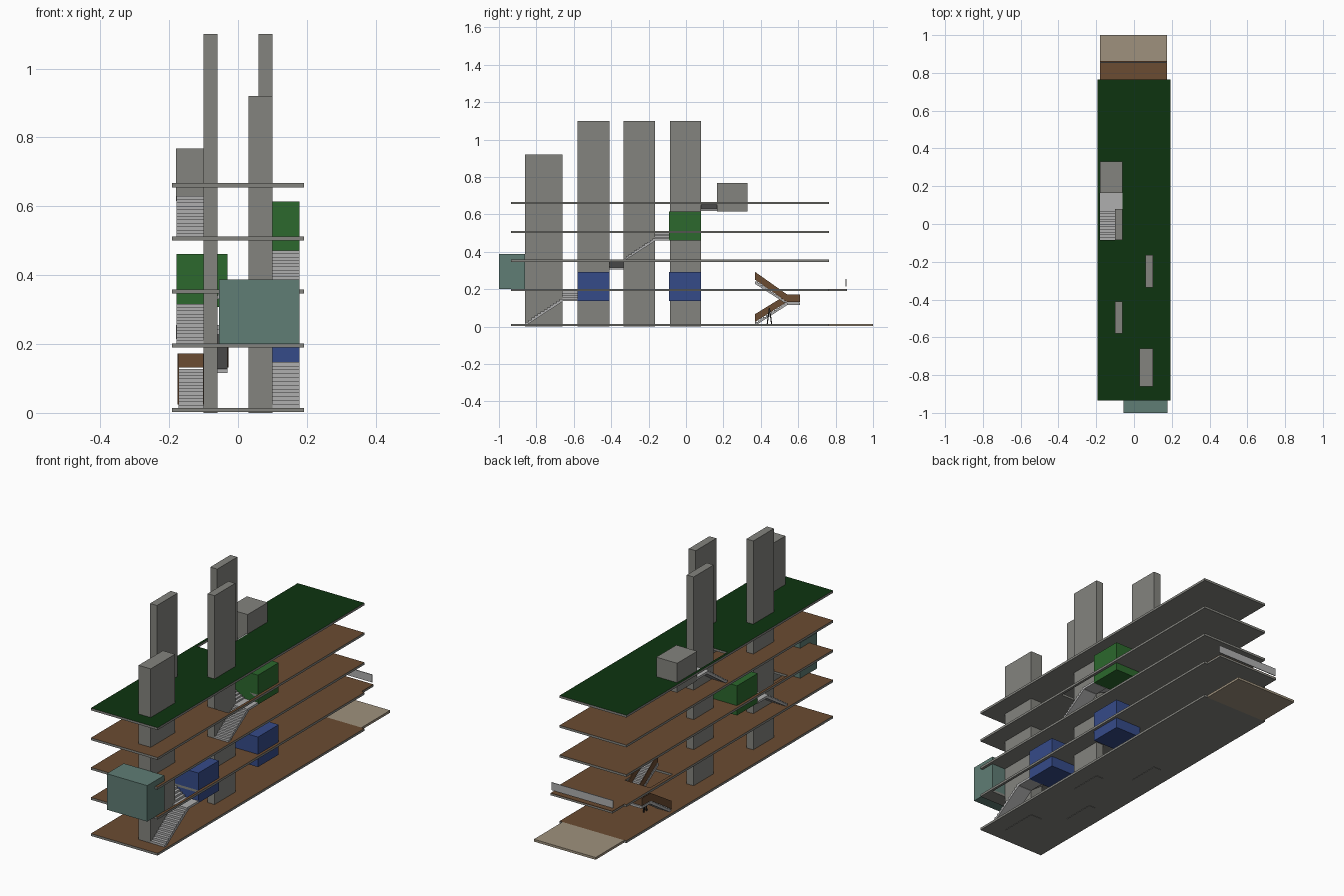
import bpy, bmesh
from mathutils import Vector

if "Cube" in bpy.data.objects:
    bpy.data.objects.remove(bpy.data.objects["Cube"])


def material(name, rgb):
    m = bpy.data.materials.new(name)
    m.use_nodes = True
    m.diffuse_color = (*rgb, 1)
    m.node_tree.nodes["Principled BSDF"].inputs["Base Color"].default_value = (*rgb, 1)
    return m


CONCRETE = material("concrete grey", (.23, .23, .21))
STAIR = material("stair grey", (.43, .43, .43))
WOOD = material("wood brown", (.147, .072, .032))
ROOF = material("roof green", (.004, .034, .005))
GREEN = material("room green", (.025, .14, .026))
BLUE = material("room blue", (.036, .07, .25))
TEAL = material("room teal", (.115, .205, .178))
SAND = material("terrace sand", (.342, .283, .205))
BLACK = material("post black", (.02, .02, .02))


def finish(name, bm, mats):
    bmesh.ops.recalc_face_normals(bm, faces=bm.faces)
    mesh = bpy.data.meshes.new(name)
    bm.to_mesh(mesh)
    bm.free()
    for m in mats:
        mesh.materials.append(m)
    obj = bpy.data.objects.new(name, mesh)
    bpy.context.collection.objects.link(obj)
    return obj


def box(name, x, y, z, mat):
    bm = bmesh.new()
    bmesh.ops.create_cube(bm, size=1)
    for v in bm.verts:
        v.co = [a + (b - a) * (c + .5) for (a, b), c in zip((x, y, z), v.co)]
    return finish(name, bm, [mat])


def extrude(name, points, vector, mat):
    """Solid from a planar outline pushed along a vector."""
    bm = bmesh.new()
    face = bm.faces.new([bm.verts.new(p) for p in points])
    moved = bmesh.ops.extrude_face_region(bm, geom=[face])["geom"]
    verts = [g for g in moved if isinstance(g, bmesh.types.BMVert)]
    bmesh.ops.translate(bm, verts=verts, vec=vector)
    return finish(name, bm, [mat])


def slab(name, top, holes, finish_mat):
    """Floor plate with rectangular openings and a coloured upper face."""
    xs = sorted({-HALF_W, HALF_W, *(v for h in holes for v in h[0])})
    ys = sorted({FRONT, BACK, *(v for h in holes for v in h[1])})
    bm = bmesh.new()
    grid = [[bm.verts.new((x, y, top)) for y in ys] for x in xs]
    for i in range(len(xs) - 1):
        for j in range(len(ys) - 1):
            cx, cy = (xs[i] + xs[i + 1]) / 2, (ys[j] + ys[j + 1]) / 2
            if not any(a < cx < b and c < cy < d for (a, b), (c, d) in holes):
                bm.faces.new((grid[i][j], grid[i + 1][j], grid[i + 1][j + 1], grid[i][j + 1]))
    moved = bmesh.ops.extrude_face_region(bm, geom=bm.faces[:])["geom"]
    verts = [g for g in moved if isinstance(g, bmesh.types.BMVert)]
    bmesh.ops.translate(bm, verts=verts, vec=(0, 0, -THICK))
    bmesh.ops.delete(bm, geom=[v for v in bm.verts if not v.link_faces], context="VERTS")
    bmesh.ops.recalc_face_normals(bm, faces=bm.faces)
    for f in bm.faces:
        f.material_index = int(f.normal.z > .5)
    return finish(name, bm, [CONCRETE, finish_mat])


def flight(name, start, end, side, steps, mat=STAIR):
    """Sawtooth stair from start to end with a sloping underside."""
    start, end = Vector(start), Vector(end)
    run = Vector((end.x - start.x, end.y - start.y, 0)) / steps
    rise = Vector((0, 0, (end.z - start.z) / steps))
    pts = [start.copy()]
    for i in range(steps):
        pts.append(start + run * i + rise * (i + 1))
        pts.append(start + (run + rise) * (i + 1))
    pts += [end - Vector((0, 0, .014)), start + run]
    return extrude(name, pts, side, mat)


def mirrored(x0, x1, s):
    return tuple(sorted((x0 * s, x1 * s)))


HALF_W, FRONT, BACK, THICK = .192, -.935, .765, .012
OUT, COL = .179, .10          # outer stair line, column face
LEVELS = [.014, .202, .358, .512, .667]

# Stair runs: side, start y, end y, end of landing, inner x, landing height
RUNS = [(1, -.86, -.66, -.58, .03, .148),
        (-1, -.58, -.41, -.335, .03, .316),
        (1, -.335, -.165, -.09, .03, .472),
        (-1, -.085, .08, .165, .06, .63)]

holes = [[]]
for i, (s, y0, y1, y2, inner, mid) in enumerate(RUNS):
    low, high = LEVELS[i], LEVELS[i + 1]
    flight(f"main_flight_{i}", (s * COL, y0, low), (s * COL, y1, mid),
           (s * (OUT - COL), 0, 0), 12)
    box(f"stair_landing_{i}", mirrored(COL, OUT, s), (y1, y2), (mid - .012, mid), STAIR)
    flight(f"turn_flight_{i}", (s * COL, y1, mid), (s * inner, y1, high),
           (0, y2 - y1, 0), 5)
    holes.append([(mirrored(COL, OUT, s), (y0, y1)), (mirrored(inner, OUT, s), (y1, y2))])

# Opening for the rear stair
holes[1].append(((-.175, -.03), (.36, .545)))

# Floors and roof
for i, top in enumerate(LEVELS):
    last = i == len(LEVELS) - 1
    slab("roof_slab" if last else f"floor_slab_{i}", top, holes[i], ROOF if last else WOOD)

# Tall shafts
for i, (x, y, h) in enumerate([((.03, .10), (-.86, -.66), .92),
                               ((-.10, -.06), (-.58, -.41), 1.1),
                               ((.06, .10), (-.335, -.165), 1.1),
                               ((-.10, -.06), (-.085, .08), 1.1)]):
    box(f"shaft_{i}", x, y, (0, h), CONCRETE)

# Coloured rooms hung between the floors
box("front_room", (-.055, .178), (-1, -.86), (.2, .387), TEAL)
box("blue_room_front", (.03, .178), (-.58, -.41), (.136, .292), BLUE)
box("blue_room_rear", (.03, .178), (-.09, .08), (.136, .292), BLUE)
box("green_room_right", (-.178, -.03), (-.335, -.165), (.307, .461), GREEN)
box("green_room_left", (.03, .178), (-.09, .08), (.461, .614), GREEN)
box("roof_room", (-.18, -.06), (.165, .33), (.615, .768), CONCRETE)

# Rear terrace and balcony
box("terrace", (-.18, .175), (BACK, 1), (.002, .014), SAND)
box("balcony_base", (-.18, .175), (BACK, .862), (.19, .199), CONCRETE)
box("balcony_deck", (-.18, .175), (BACK, .862), (.199, .202), WOOD)
box("balcony_rail", (-.18, .175), (.853, .857), (.215, .255), STAIR)

# Rear return stair
Y0, Y1, Y2, MID, TOP = .37, .54, .61, .128, .242
flight("rear_lower_flight", (-.173, Y0, LEVELS[0]), (-.173, Y1, MID), (.073, 0, 0), 12)
flight("rear_upper_flight", (-.10, Y1, MID), (-.10, Y0, TOP), (.07, 0, 0), 12)
box("rear_landing", (-.173, -.03), (Y1, Y2), (MID - .012, MID), STAIR)

# Solid parapets beside the rear stair
for name, x, za in [("lower_outer", -.175, .025), ("lower_inner", -.102, .025),
                    ("upper_inner", -.098, .25), ("upper_outer", -.032, .25)]:
    pts = [(x, Y0, za), (x, Y1, .132), (x, Y1, .172), (x, Y0, za + .042)]
    extrude(f"parapet_{name}", pts, (.004, 0, 0), WOOD)
for name, x in [("right", -.175), ("left", -.032)]:
    box(f"landing_parapet_{name}", (x, x + .004), (Y1, Y2), (.132, .172), WOOD)
box("landing_parapet_back", (-.175, -.028), (Y2 - .004, Y2), (.132, .172), WOOD)

# Slim posts under the rear stair
for i, dy in enumerate((-.012, .012)):
    pts = [(-.08, .443 + dy, .012), (-.08, .449 + dy, .012),
           (-.08, .449, .1), (-.08, .443, .1)]
    extrude(f"rear_post_{i}", pts, (.006, 0, 0), BLACK)
